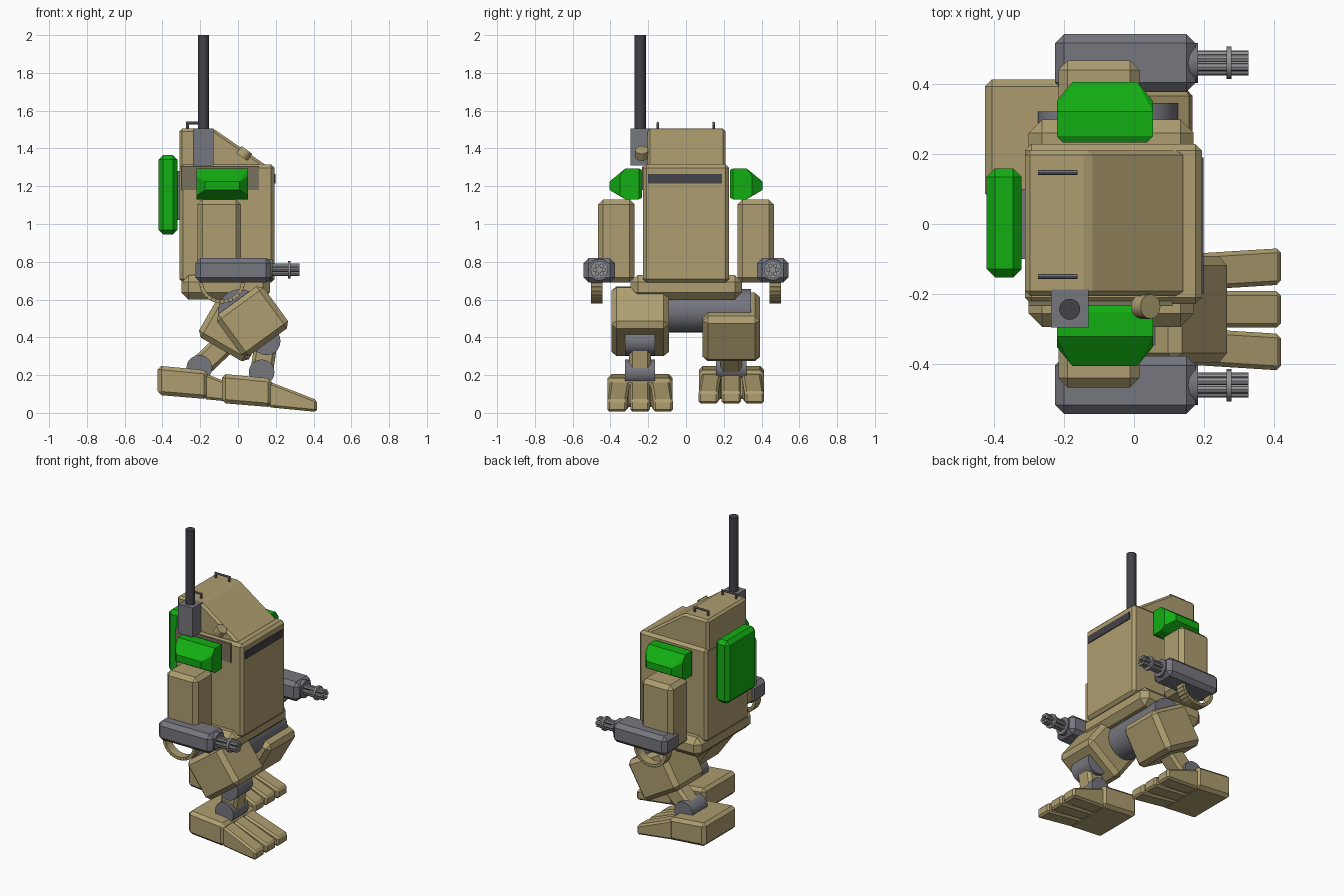
import bpy, bmesh, math
from mathutils import Vector, Matrix

cube = bpy.data.objects.get("Cube")
if cube:
    bpy.data.objects.remove(cube, do_unlink=True)


def material(name, r, g, b):
    m = bpy.data.materials.new(name)
    m.use_nodes = True
    m.diffuse_color = (r, g, b, 1)
    m.node_tree.nodes["Principled BSDF"].inputs["Base Color"].default_value = (r, g, b, 1)
    return m


TAN = material("tan_armour", .42, .34, .16)
GREEN = material("green_armour", .006, .42, .006)
GREY = material("grey_metal", .18, .18, .21)
DARK = material("dark_metal", .055, .055, .065)
LIGHT = material("light_metal", .29, .29, .3)
SIDE = material("side_plate_grey", .19, .165, .11)


def finish(name, bm, mat):
    bmesh.ops.recalc_face_normals(bm, faces=bm.faces)
    mesh = bpy.data.meshes.new(name)
    bm.to_mesh(mesh)
    bm.free()
    mesh.materials.append(mat)
    ob = bpy.data.objects.new(name, mesh)
    bpy.context.scene.collection.objects.link(ob)
    return ob


def hull(name, points, mat, bevel=0.0):
    """Convex solid around a few points, with chamfered edges."""
    bm = bmesh.new()
    for p in points:
        bm.verts.new(p)
    res = bmesh.ops.convex_hull(bm, input=bm.verts)
    loose = [v for v in bm.verts if not v.link_faces]
    bmesh.ops.delete(bm, geom=loose, context='VERTS')
    bmesh.ops.dissolve_limit(bm, angle_limit=0.01, verts=bm.verts, edges=bm.edges)
    if bevel:
        bmesh.ops.bevel(bm, geom=list(bm.edges), offset=bevel, segments=1,
                        profile=0.5, affect='EDGES')
    return finish(name, bm, mat)


def box(name, centre, size, mat, bevel=0.0, pitch=0):
    """Box; positive pitch lifts its +x end."""
    rot = Matrix.Rotation(math.radians(-pitch), 3, 'Y')
    c = Vector(centre)
    pts = [c + rot @ Vector((a * size[0] / 2, b * size[1] / 2, d * size[2] / 2))
           for a in (-1, 1) for b in (-1, 1) for d in (-1, 1)]
    return hull(name, pts, mat, bevel)


def span(name, x, y, z, mat, bevel=0.0):
    lo, hi = Vector((x[0], y[0], z[0])), Vector((x[1], y[1], z[1]))
    return box(name, (lo + hi) / 2, hi - lo, mat, bevel)


def prism(name, profile, y0, y1, mat, bevel=0.0):
    return hull(name, [(x, y, z) for x, z in profile for y in (y0, y1)], mat, bevel)


def rod(name, a, b, radius, mat, sides=16, radius2=None):
    a, b = Vector(a), Vector(b)
    bm = bmesh.new()
    bmesh.ops.create_cone(bm, cap_ends=True, segments=sides, radius1=radius,
                          radius2=radius if radius2 is None else radius2,
                          depth=(b - a).length)
    turn = Vector((0, 0, 1)).rotation_difference(b - a).to_matrix().to_4x4()
    bm.transform(Matrix.Translation((a + b) / 2) @ turn)
    ob = finish(name, bm, mat)
    ob.data.shade_smooth()
    bpy.context.view_layer.objects.active = ob
    for o in bpy.context.selected_objects:
        o.select_set(False)
    ob.select_set(True)
    bpy.ops.object.shade_smooth_by_angle(angle=math.radians(30))
    return ob


# Body
span("torso", (-.31, .193), (-.228, .228), (.69, 1.315), TAN, .018)
span("pelvis", (-.3, .17), (-.293, .297), (.6, .73), TAN, .038)
span("visor", (.185, .198), (-.2, .19), (1.215, 1.265), DARK)
span("side_plate", (-.3, .11), (-.234, -.22), (1.18, 1.305), SIDE)
prism("head", [(-.31, 1.29), (-.31, 1.505), (-.13, 1.505), (.15, 1.31), (.15, 1.29)],
      -.205, .21, TAN, .014)
span("back_panel", (-.42, -.32), (-.152, .158), (.945, 1.365), GREEN, .024)
span("back_panel_mount", (-.33, -.3), (-.1, .1), (1.02, 1.28), GREY)

# Antenna, sensor and grab handles
span("antenna_base", (-.237, -.13), (-.295, -.187), (1.31, 1.505), GREY)
rod("antenna", (-.183, -.243, 1.4), (-.183, -.243, 2), .03, DARK)
rod("sensor", (.02, -.235, 1.355), (.047, -.235, 1.392), .035, TAN)
for y in (-.149, .147):
    for x in (-.267, -.168):
        rod("handle_post", (x, y, 1.49), (x, y, 1.538), .007, GREY, 8)
    rod("handle_bar", (-.274, y, 1.535), (-.161, y, 1.535), .007, GREY, 8)

# Shoulders, arms and rotary guns on both sides
for s, side in ((1, "left_"), (-1, "right_")):
    pad = []
    for y, hx, z0, z1 in ((.232, .12, 1.14, 1.285), (.25, .137, 1.13, 1.295),
                          (.32, .137, 1.13, 1.295), (.35, .137, 1.15, 1.255),
                          (.405, .092, 1.18, 1.225)):
        pad += [(-.083 + d * hx, s * y, z) for d in (-1, 1) for z in (z0, z1)]
    hull(side + "shoulder_pad", pad, GREEN)
    box(side + "arm", (-.1, s * .369, .91), (.23, .192, .44), TAN, .026)
    gy = s * .459
    box(side + "gun_body", (-.025, gy, .755), (.4, .165, .13), GREY, .026)
    rod(side + "gun_collar", (.14, gy, .758), (.182, gy, .758), .057, GREY)
    for i in range(6):
        a = math.radians(60 * i)
        y, z = gy + .024 * math.cos(a), .758 + .024 * math.sin(a)
        rod(side + "gun_barrel", (.17, y, z), (.326, y, z), .0115, LIGHT, 8)
    rod(side + "gun_ring", (.264, gy, .758), (.278, gy, .758), .046, LIGHT)

    # Ammunition belt hanging under the gun
    links = 15
    for i in range(links):
        t = math.pi * (i + .5) / links
        dx, dz = -.11 * math.sin(t), .1 * math.cos(t)
        box(side + "belt_link",
            (-.085 - .11 * math.cos(t), s * .472, .69 - .1 * math.sin(t)),
            (.021, .06, .02), TAN, 0, math.degrees(math.atan2(dz, dx)) + 180)

# Hips
rod("hip_axle", (.01, -.345, .54), (.01, .345, .54), .115, GREY, 24)


def leg(side, y, thigh, thigh_pitch, knee, ankle, shift):
    """Thigh, knee, shin, ankle and three-toed foot."""
    box(side + "thigh", (thigh[0], y, thigh[1]), (.305, .305, .275), TAN, .028, thigh_pitch)
    k, a = Vector((knee[0], y, knee[1])), Vector((ankle[0], y, ankle[1]))
    across = Vector((0, .08, 0))
    rod(side + "knee", k - across, k + across, .075, GREY, 20)
    rod(side + "ankle", a - across, a + across, .068, GREY, 20)
    d = k - a
    box(side + "shin", (k + a) / 2, (d.length + .08, .115, .12), TAN, .018,
        math.degrees(math.atan2(d.z, d.x)))
    sx, sz = shift
    heel = [(-.085, .052), (-.085, .207), (.18, .182), (.18, .03)]
    prism(side + "heel", [(x + sx, z + sz) for x, z in heel], y - .172, y + .172, TAN, .02)
    for j in (-1, 0, 1):
        pts = []
        for x, z0, z1, spread in ((.16, .03, .168, .106), (.418, .005, .068, .122)):
            pts += [(x + sx, y + j * spread + e * .052, z + sz)
                    for z in (z0, z1) for e in (-1, 1)]
        hull(side + "toe", pts, TAN, .012)


leg("right_", -.243, (.077, .485), 36, (.15, .38), (.125, .215), (0, 0))
leg("left_", .24, (-.02, .455), -30, (-.035, .4), (-.205, .238), (-.34, .043))
